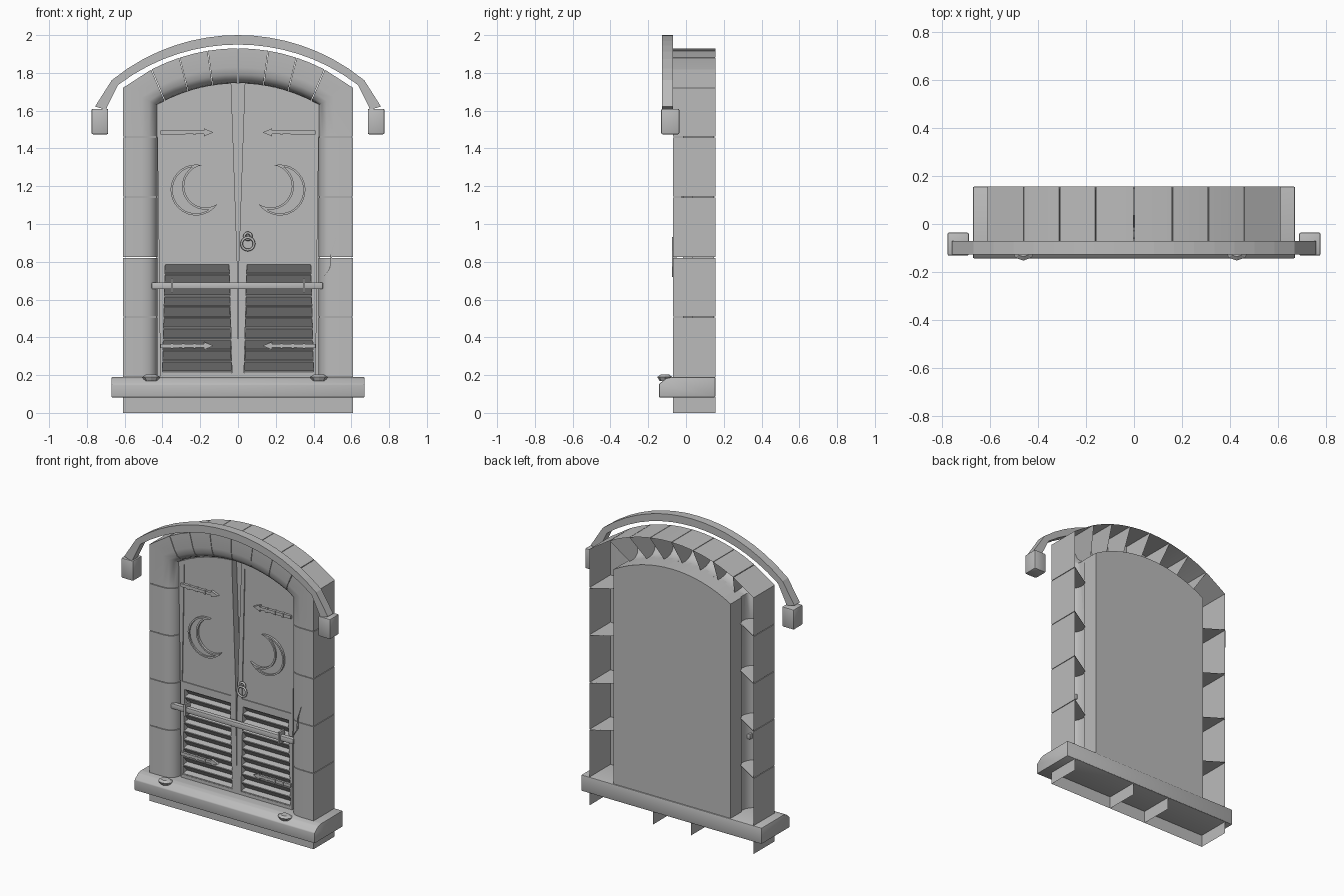
import bpy, bmesh, math
from mathutils import Vector

if "Cube" in bpy.data.objects:
    bpy.data.objects.remove(bpy.data.objects["Cube"])

MAT = bpy.data.materials.new("stone grey")
MAT.diffuse_color = (0.5, 0.5, 0.5, 1)
MAT.use_nodes = True
MAT.node_tree.nodes["Principled BSDF"].inputs["Base Color"].default_value = MAT.diffuse_color


def make(name, verts, faces, smooth=None, bevel=0, mirror=False, fix=True):
    me = bpy.data.meshes.new(name)
    me.from_pydata(verts, [], faces)
    bm = bmesh.new()
    bm.from_mesh(me)
    if fix:
        bmesh.ops.recalc_face_normals(bm, faces=bm.faces)
    if bevel:
        bmesh.ops.bevel(bm, geom=bm.edges[:], offset=bevel, segments=2, affect='EDGES', profile=0.5)
    bm.to_mesh(me)
    bm.free()
    me.materials.append(MAT)
    o = bpy.data.objects.new(name, me)
    bpy.context.collection.objects.link(o)
    if mirror:
        o.modifiers.new("mirror", 'MIRROR').use_mirror_merge = False
    if smooth:
        bpy.ops.object.select_all(action='DESELECT')
        o.select_set(True)
        bpy.context.view_layer.objects.active = o
        bpy.ops.object.shade_smooth_by_angle(angle=math.radians(smooth))
    return o


def prism(name, pts, y0, y1, **kw):
    n = len(pts)
    v = [(x, y0, z) for x, z in pts] + [(x, y1, z) for x, z in pts]
    f = [tuple(range(n)), tuple(range(2 * n - 1, n - 1, -1))]
    f += [(i, (i + 1) % n, (i + 1) % n + n, i + n) for i in range(n)]
    return make(name, v, f, **kw)


def box(name, x0, x1, y0, y1, z0, z1, **kw):
    return prism(name, [(x0, z0), (x1, z0), (x1, z1), (x0, z1)], y0, y1, **kw)


def frame(name, outer, inner, y0, y1, **kw):
    # flat ring between two outlines with the same point count
    n = len(outer)
    v = [(x, y, z) for y in (y0, y1) for loop in (outer, inner) for x, z in loop]
    f = []
    for i in range(n):
        j = (i + 1) % n
        f += [(i, j, n + j, n + i), (2 * n + i, 3 * n + i, 3 * n + j, 2 * n + j),
              (i, 2 * n + i, 2 * n + j, j), (n + i, n + j, 3 * n + j, 3 * n + i)]
    return make(name, v, f, **kw)


# Stone cross-section: (outer-to-inner fraction, y), open at the back
PROFILE = [(0, 0.155), (0, -0.07), (0.55, -0.07), (0.76, -0.064), (0.9, -0.045),
           (0.97, -0.02), (1, 0.01), (1, 0.04)]


def stone(name, stations, mirror=True):
    n = len(PROFILE)
    v, f = [], []
    for o, i in stations:
        o, i = Vector(o), Vector(i)
        for t, y in PROFILE:
            p = o.lerp(i, t)
            v.append((p.x, y, p.y))
    for s in range(len(stations) - 1):
        for k in range(n - 1):
            a = s * n + k
            f.append((a, a + 1, a + 1 + n, a + n))
    f.append(tuple(range(n)))
    f.append(tuple(range(len(v) - 1, len(v) - n - 1, -1)))
    make(name, v, f, smooth=35, mirror=mirror)


def arc_z(x, top, r):
    return top - r + math.sqrt(r * r - x * x)


def outer_z(x):
    return arc_z(x, 1.93, 0.991)


def inner_z(x):
    return arc_z(x, 1.747, 0.861)


# Side stones
levels = [0.185, 0.508, 0.823, 1.143, 1.46]
for i, (a, b) in enumerate(zip(levels, levels[1:])):
    stone(f"side_stone_{i}", [((0.61, z), (0.425, z)) for z in (a + 0.002, b - 0.002)])
# Corner stones and arch stones
stone("corner_stone", [((0.61, 1.462), (0.425, 1.462)), ((0.61, 1.72), (0.425, 1.63)),
                       ((0.46, outer_z(0.46)), (0.39, inner_z(0.39)))])
xo, xi = [0, 0.16, 0.31, 0.458], [0, 0.135, 0.265, 0.388]
for i in range(3):
    st = []
    for t in (0.01, 0.5, 0.99):
        a, b = xo[i] + (xo[i + 1] - xo[i]) * t, xi[i] + (xi[i + 1] - xi[i]) * t
        st.append(((a, outer_z(a)), (b, inner_z(b))))
    stone(f"arch_stone_{i}", st)

# Base stones, open at back and underside
bx = [-0.61, -0.145, 0.135, 0.61]
for i in range(3):
    a, b = bx[i], bx[i + 1]
    v = [(x, y, z) for x in (a, b) for y in (-0.07, 0.155) for z in (0, 0.085)]
    make(f"base_stone_{i}", v, [(0, 4, 5, 1), (0, 1, 3, 2), (4, 6, 7, 5), (1, 5, 7, 3)])

# Sill
sp = [(-0.143, 0.082), (0.155, 0.082), (0.155, 0.19), (-0.075, 0.19), (-0.105, 0.183), (-0.143, 0.153)]
n = len(sp)
make("sill", [(x, y, z) for x in (-0.67, 0.67) for y, z in sp],
     [tuple(range(n)), tuple(range(n, 2 * n))] + [(i, (i + 1) % n, (i + 1) % n + n, i + n) for i in range(n)],
     smooth=30, bevel=0.005)

# Curved drip moulding with end blocks
xs = [0.655 * i / 8 for i in range(9)]
ro, ri = 1.055, 1.05
out = [(x * 1.02, arc_z(x * 1.02, 2.0, ro)) for x in xs] + [(0.757, 1.622)]
inn = [(x * 0.97, arc_z(x * 0.97, 1.95, ri)) for x in xs] + [(0.70, 1.605)]
left = [(-x, z) for x, z in out[:0:-1]]
left_in = [(-x, z) for x, z in inn[:0:-1]]
po, pi = left + out, left_in + inn
m = len(po)
v = [(x, y, z) for y in (-0.127, -0.07) for loop in (po, pi) for x, z in loop]
f = [(0, m, 3 * m, 2 * m), (m - 1, 3 * m - 1, 4 * m - 1, 2 * m - 1)]
for i in range(m - 1):
    j = i + 1
    f += [(i, j, m + j, m + i), (2 * m + i, 3 * m + i, 3 * m + j, 2 * m + j),
          (i, 2 * m + i, 2 * m + j, j), (m + i, m + j, 3 * m + j, 3 * m + i)]
make("drip_moulding", v, f)
box("moulding_end", 0.687, 0.776, -0.132, -0.035, 1.475, 1.61, bevel=0.008, smooth=40, mirror=True)

# Door core with arched top
ax = [0.435 * (i / 8 - 1) for i in range(17)]
prism("door_core", [(-0.435, 0.185), (0.435, 0.185)] + [(-x, inner_z(x)) for x in ax], 0.035, 0.148)


# Door leaves: tilted inner edges leave a V-shaped gap
def leaf_outline(c, s, bot_in, bot_out, z0, drop):
    xs = [c + (s - c) * i / 6 for i in range(7)]
    return [(bot_out, z0), (bot_in, z0)] + [(x, inner_z(x) - drop) for x in xs]


upper_in = leaf_outline(0.06, 0.39, 0.04, 0.405, 0.835, 0.03)
frame("leaf_upper_frame", leaf_outline(0.036, 0.43, 0.004, 0.418, 0.81, 0), upper_in, -0.015, 0.036, mirror=True)
prism("leaf_panel", upper_in, -0.009, 0.036, mirror=True)
frame("leaf_lower_frame", [(0.412, 0.188), (0.0, 0.188), (0.004, 0.81), (0.418, 0.81)],
      [(0.4, 0.212), (0.032, 0.212), (0.047, 0.785), (0.385, 0.785)], -0.015, 0.036, mirror=True)

# Louvre slats facing downwards
v, f = [], []
pitch = 0.0575
for i in range(10):
    z = 0.787 - i * pitch
    for y, zz in ((-0.012, z), (0.03, z - 0.046), (-0.012, z - 0.052), (-0.012, z - pitch)):
        v += [(0.025, y, zz), (0.41, y, zz)]
    b = i * 8
    f += [(b + k, b + k + 1, b + k + 3, b + k + 2) for k in (0, 2, 4)]
# keep the slats inside the tapering frame opening
for i, (x, y, z) in enumerate(v):
    t = (z - 0.212) / 0.573
    v[i] = (0.034 + 0.013 * t if x < 0.1 else 0.4 - 0.015 * t, y, z)
make("louvre_slats", v, [q[::-1] for q in f], mirror=True, fix=False)


# Crescents: raised rim around a sunken face
def crescent(k, c1=(0.222, 1.18), c2=(0.172, 1.2)):
    r1, r2 = 0.135 - k, 0.113 + k
    dx, dz = c2[0] - c1[0], c2[1] - c1[1]
    d = math.hypot(dx, dz)
    a = (d * d + r1 * r1 - r2 * r2) / (2 * d)
    h = math.sqrt(r1 * r1 - a * a)
    base = math.atan2(dz, dx)
    t1, t2 = math.atan2(h, a), math.atan2(h, a - d)
    n = 20
    p = []
    for i in range(n + 1):
        w = base + t1 + (2 * math.pi - 2 * t1) * i / n
        p.append((c1[0] + r1 * math.cos(w), c1[1] + r1 * math.sin(w)))
    for i in range(1, n):
        w = base - t2 - (2 * math.pi - 2 * t2) * i / n
        p.append((c2[0] + r2 * math.cos(w), c2[1] + r2 * math.sin(w)))
    return p


frame("crescent_rim", crescent(0), crescent(0.011), -0.024, -0.005, mirror=True)
prism("crescent_face", crescent(0.011), -0.014, -0.005, mirror=True)

# Strap hinges with arrow tips
for nm, z in (("upper", 1.485), ("lower", 0.355)):
    prism(f"{nm}_hinge", [(0.41, z - 0.011), (0.41, z + 0.011), (0.18, z + 0.009), (0.18, z + 0.021),
                          (0.13, z), (0.18, z - 0.021), (0.18, z - 0.009)], -0.027, -0.01, mirror=True)
    for k, x in enumerate((0.23, 0.29, 0.35)):
        box(f"{nm}_hinge_band_{k}", x - 0.006, x + 0.006, -0.031, -0.01, z - 0.013, z + 0.013, mirror=True)

# Crossbar and its brackets
box("crossbar", -0.457, 0.45, -0.06, -0.028, 0.655, 0.691, bevel=0.006, smooth=40)
box("bar_bracket", 0.344, 0.356, -0.068, -0.012, 0.635, 0.715, mirror=True)


# Ring handle
def ring(name, c, R, r, n=20, k=6):
    v = [(c[0] + (R + r * math.cos(b)) * math.cos(a), c[1] + r * math.sin(b),
          c[2] + (R + r * math.cos(b)) * math.sin(a))
         for a in (2 * math.pi * i / n for i in range(n)) for b in (2 * math.pi * j / k for j in range(k))]
    f = [(i * k + j, i * k + (j + 1) % k, (i + 1) % n * k + (j + 1) % k, (i + 1) % n * k + j)
         for i in range(n) for j in range(k)]
    make(name, v, f, smooth=70)


ring("handle_ring", (0.052, -0.033, 0.895), 0.033, 0.007)
ring("handle_loop", (0.052, -0.026, 0.935), 0.018, 0.007)
box("handle_pin", 0.044, 0.06, -0.036, -0.01, 0.925, 0.941)

# Pebbles on the sill
for i, x in enumerate((-0.46, 0.428)):
    v = [(x + s * 0.048 * math.cos(a), -0.112 + s * 0.04 * math.sin(a), z)
         for s, z in ((0.7, 0.17), (1, 0.19), (0.6, 0.202)) for a in (j * math.pi / 4 for j in range(8))]
    f = [tuple(range(8)), tuple(range(16, 24))]
    f += [(r + j, r + (j + 1) % 8, r + 8 + (j + 1) % 8, r + 8 + j) for r in (0, 8) for j in range(8)]
    make(f"pebble_{i}", v, f)

# Crack in the right-hand stones
prism("stone_crack", [(0.455, 0.72), (0.485, 0.765), (0.492, 0.85), (0.52, 0.93), (0.5, 0.86), (0.495, 0.775)],
      -0.075, -0.05)
